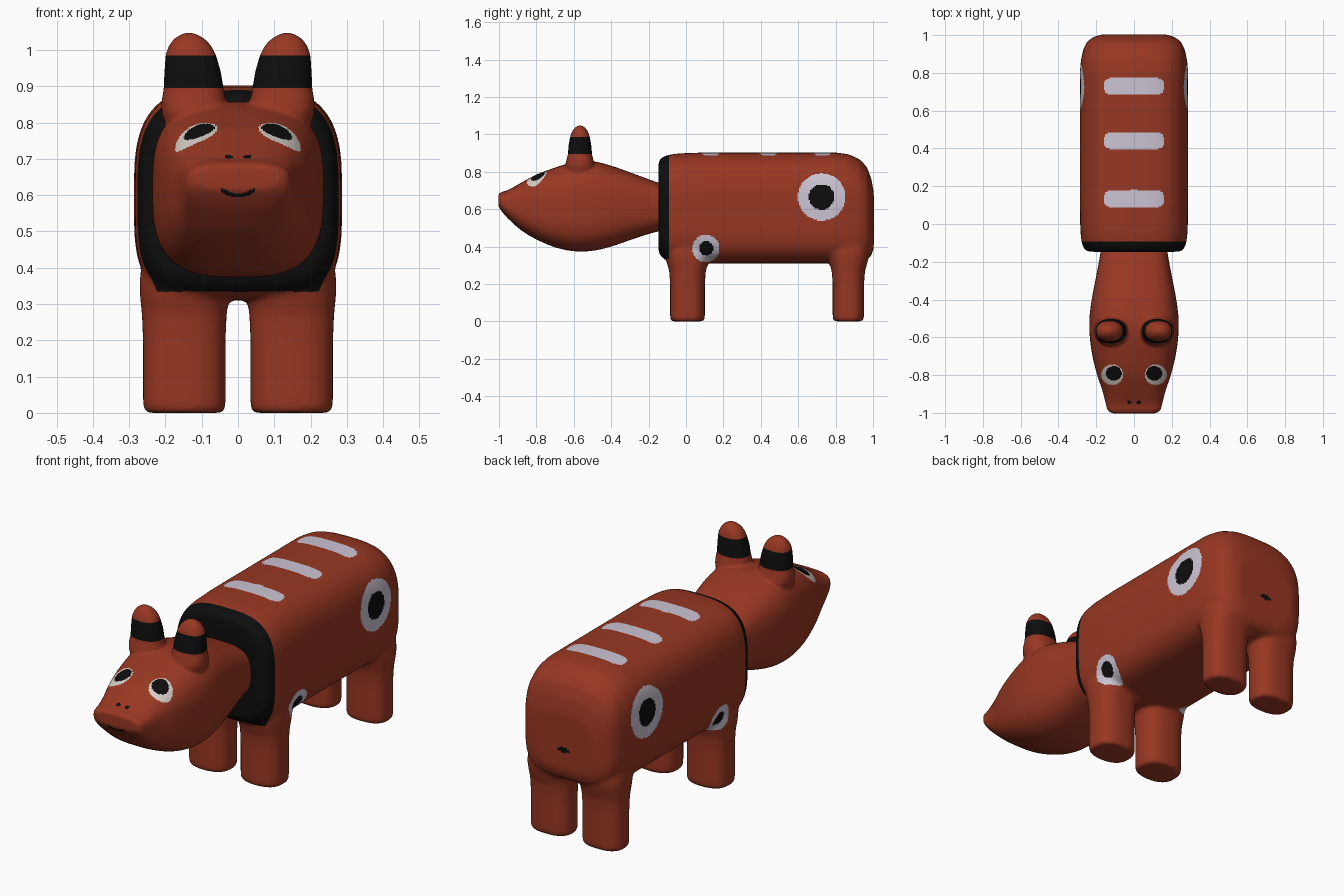
import bpy, bmesh, math
from mathutils import Vector

if "Cube" in bpy.data.objects:
    bpy.data.objects.remove(bpy.data.objects["Cube"])


def material(name, rgb):
    m = bpy.data.materials.new(name)
    m.diffuse_color = (*rgb, 1)
    m.use_nodes = True
    m.node_tree.nodes["Principled BSDF"].inputs["Base Color"].default_value = m.diffuse_color
    return m


MATS = [material("brick red", (0.315, 0.038, 0.016)),
        material("black", (0.004, 0.004, 0.004)),
        material("pale lavender", (0.60, 0.55, 0.65)),
        material("off white", (0.66, 0.60, 0.55))]
RED, BLACK, LAVENDER, WHITE = range(4)


def oval(rx, ry, power, low=None, n=48):
    """Superellipse outline points, with its own power for the lower half."""
    pts = []
    for i in range(n):
        c, s = math.cos(math.tau * i / n), math.sin(math.tau * i / n)
        e = 2 / (low if low and s < 0 else power)
        pts.append((rx * math.copysign(abs(c) ** e, c), ry * math.copysign(abs(s) ** e, s)))
    return pts


def loft(bm, rings):
    """Skin a closed solid through a list of rings."""
    loops = [[bm.verts.new(p) for p in r] for r in rings]
    for a, b in zip(loops, loops[1:]):
        for i in range(len(a)):
            j = (i + 1) % len(a)
            bm.faces.new((a[i], a[j], b[j], b[i]))
    bm.faces.new(loops[0])
    bm.faces.new(loops[-1])


def loft_y(bm, rows, power, low=None):
    """Rows of (y, half width, top, bottom)."""
    loft(bm, [[(x, y, (t + b) / 2 + z) for x, z in oval(w, (t - b) / 2, power, low)]
              for y, w, t, b in rows])


def loft_z(bm, rows, power):
    """Rows of (z, centre x, centre y, radius x, radius y)."""
    loft(bm, [[(cx + x, cy + y, z) for x, y in oval(rx, ry, power)]
              for z, cx, cy, rx, ry in rows])


def spline(rows, n=5):
    """Catmull-Rom refinement of profile rows."""
    out = []
    for i in range(len(rows) - 1):
        p0, p1, p2, p3 = (rows[max(i - 1, 0)], rows[i], rows[i + 1],
                          rows[min(i + 2, len(rows) - 1)])
        for k in range(n):
            t = k / n
            out.append(tuple(0.5 * (2 * b + (c - a) * t + (2 * a - 5 * b + 4 * c - d) * t * t
                                    + (3 * b - a - 3 * c + d) * t ** 3)
                             for a, b, c, d in zip(p0, p1, p2, p3)))
    return out + [rows[-1]]


def finish(name, bm, voxel, rounds, cuts, paint):
    """Fuse the solids, soften the joins, cut paint lines and colour the faces."""
    bmesh.ops.recalc_face_normals(bm, faces=bm.faces)
    me = bpy.data.meshes.new(name + " base")
    bm.to_mesh(me)
    bm.free()
    ob = bpy.data.objects.new(name, me)
    bpy.context.scene.collection.objects.link(ob)
    mod = ob.modifiers.new("fuse", 'REMESH')
    mod.mode, mod.voxel_size = 'VOXEL', voxel
    mod = ob.modifiers.new("soften", 'SMOOTH')
    mod.factor, mod.iterations = 0.5, rounds
    dg = bpy.context.evaluated_depsgraph_get()
    me = bpy.data.meshes.new_from_object(ob.evaluated_get(dg))
    ob.modifiers.clear()
    ob.data = me
    me.name = name
    me.materials.clear()
    for m in MATS:
        me.materials.append(m)
    bm = bmesh.new()
    bm.from_mesh(me)
    for co, no in cuts:
        bmesh.ops.bisect_plane(bm, geom=bm.verts[:] + bm.edges[:] + bm.faces[:],
                               plane_co=co, plane_no=no, dist=1e-5)
    bm.normal_update()
    for f in bm.faces:
        f.smooth = True
        f.material_index = paint(f.calc_center_median(), f.normal)
    bm.to_mesh(me)
    bm.free()


# Body with four legs
bm = bmesh.new()
loft_y(bm, [(-.147, .245, .855, .37), (-.13, .266, .876, .343), (-.10, .277, .889, .322),
            (-.04, .284, .898, .312), (.1, .287, .903, .31), (.8, .287, .903, .31),
            (.87, .281, .893, .312), (.93, .267, .866, .318), (.967, .247, .825, .328),
            (.99, .215, .765, .35), (1.004, .17, .69, .39)], 3.1, 4)
for side in (-1, 1):
    for cy, ry in ((.008, .093), (.868, .084)):
        loft_z(bm, [(z, side * .148, cy, rx, ry + dy) for z, rx, dy in (
            (0, .106, -.008), (.01, .114, 0), (.2, .114, 0), (.27, .117, .005),
            (.32, .122, .02), (.36, .124, .028), (.45, .11, .02))], 2.5)


def paint_body(p, n):
    if p.y < -.092 and p.z > .335:                      # front rim
        return BLACK
    if abs(p.x) > .15 and abs(n.x) > .3:                # ringed spots on both sides
        for y, z, outer, inner in ((.725, .665, .127, .068), (.107, .39, .073, .038)):
            d = math.hypot(p.y - y, p.z - z)
            if d < outer:
                return BLACK if d < inner else LAVENDER
    if p.z > .85:                                       # back stripes
        for y in (.133, .44, .73):
            if (abs(p.x) / .157) ** 6 + (abs(p.y - y) / .047) ** 4 < 1:
                return LAVENDER
    if p.y > .9 and (p.x / .034) ** 2 + ((p.z - .5) / .013) ** 2 < 1:   # tail mark
        return BLACK
    return RED


finish("body", bm, .0075, 28, [(Vector((0, -.092, 0)), Vector((0, 1, 0)))], paint_body)

# Head and neck with two horns
bm = bmesh.new()
loft_y(bm, spline([(-1.003, .115, .68, .615), (-.985, .14, .692, .588), (-.95, .15, .703, .548),
                   (-.88, .168, .742, .486), (-.8, .195, .785, .438), (-.7, .22, .822, .396),
                   (-.6, .234, .851, .375), (-.5, .236, .856, .377), (-.4, .224, .832, .4),
                   (-.3, .205, .797, .434), (-.2, .186, .76, .467), (-.13, .175, .735, .485),
                   (-.05, .168, .71, .5)]), 3)
for side in (-1, 1):
    loft_z(bm, [(z, side * cx, -.567, rx, ry) for z, cx, rx, ry in (
        (.76, .11, .08, .07), (.83, .119, .092, .08), (.86, .122, .089, .073),
        (.89, .122, .083, .065), (.94, .125, .078, .061), (.985, .13, .070, .053),
        (1.01, .132, .060, .045), (1.03, .134, .044, .033), (1.043, .135, .024, .018),
        (1.049, .135, .006, .005))], 2.3)


def paint_head(p, n):
    x = abs(p.x)
    if .895 < p.z < .985:                               # horn bands
        return BLACK
    if n.z > 0 and p.z > .65:
        if ((x - .107) / .042) ** 2 + ((p.y + .79) / .038) ** 2 < 1:    # pupils
            return BLACK
        if ((x - .115) / .058) ** 2 + ((p.y + .798) / .054) ** 2 < 1:   # eye whites
            return WHITE
        if math.hypot(x - .026, p.y + .945) < .011:     # nostrils
            return BLACK
    if p.y < -.9 and x < .046 and abs(p.z - .599 - .016 * (x / .045) ** 2) < .006:  # mouth
        return BLACK
    return RED


finish("head", bm, .0055, 16, [(Vector((0, 0, z)), Vector((0, 0, 1))) for z in (.895, .985)],
       paint_head)
